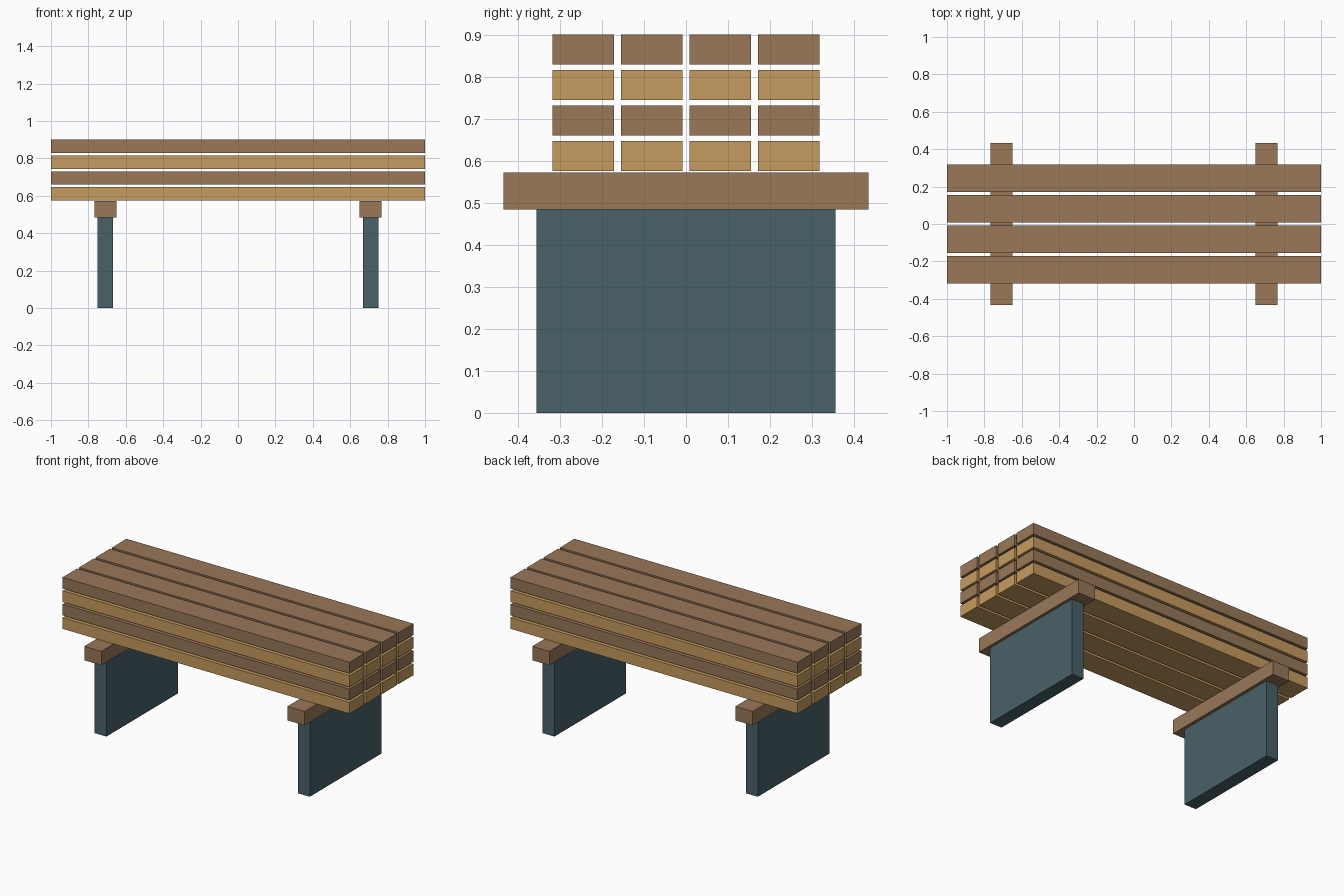
import bpy

if "Cube" in bpy.data.objects:
    bpy.data.objects.remove(bpy.data.objects["Cube"])


def material(name, rgb):
    m = bpy.data.materials.new(name)
    m.diffuse_color = (*rgb, 1)
    m.use_nodes = True
    m.node_tree.nodes["Principled BSDF"].inputs["Base Color"].default_value = m.diffuse_color
    return m


brown = material("brown_wood", (0.319, 0.188, 0.098))
tan = material("tan_wood", (0.558, 0.328, 0.112))
teal = material("teal_panel", (0.065, 0.120, 0.136))


def box(name, center, size, mat):
    bpy.ops.mesh.primitive_cube_add(size=1, location=center)
    ob = bpy.context.object
    ob.name = name
    ob.scale = size
    bpy.ops.object.transform_apply(location=False, rotation=False, scale=True)
    ob.data.materials.append(mat)


# Two trestles: upright panel with a cross beam on top
for side, sx in (("left", -1), ("right", 1)):
    box(f"{side}_leg_panel", (sx * 0.709, 0, 0.242), (0.082, 0.712, 0.484), teal)
    box(f"{side}_cross_beam", (sx * 0.708, 0, 0.528), (0.119, 0.868, 0.088), brown)

# Stack of planks: four layers of four, alternating colours
for layer in range(4):
    z = 0.611 + layer * 0.0845
    for row in range(4):
        y = (row - 1.5) * 0.1632
        box(f"plank_{layer + 1}_{row + 1}", (0, y, z), (2, 0.146, 0.071),
            brown if layer % 2 else tan)
